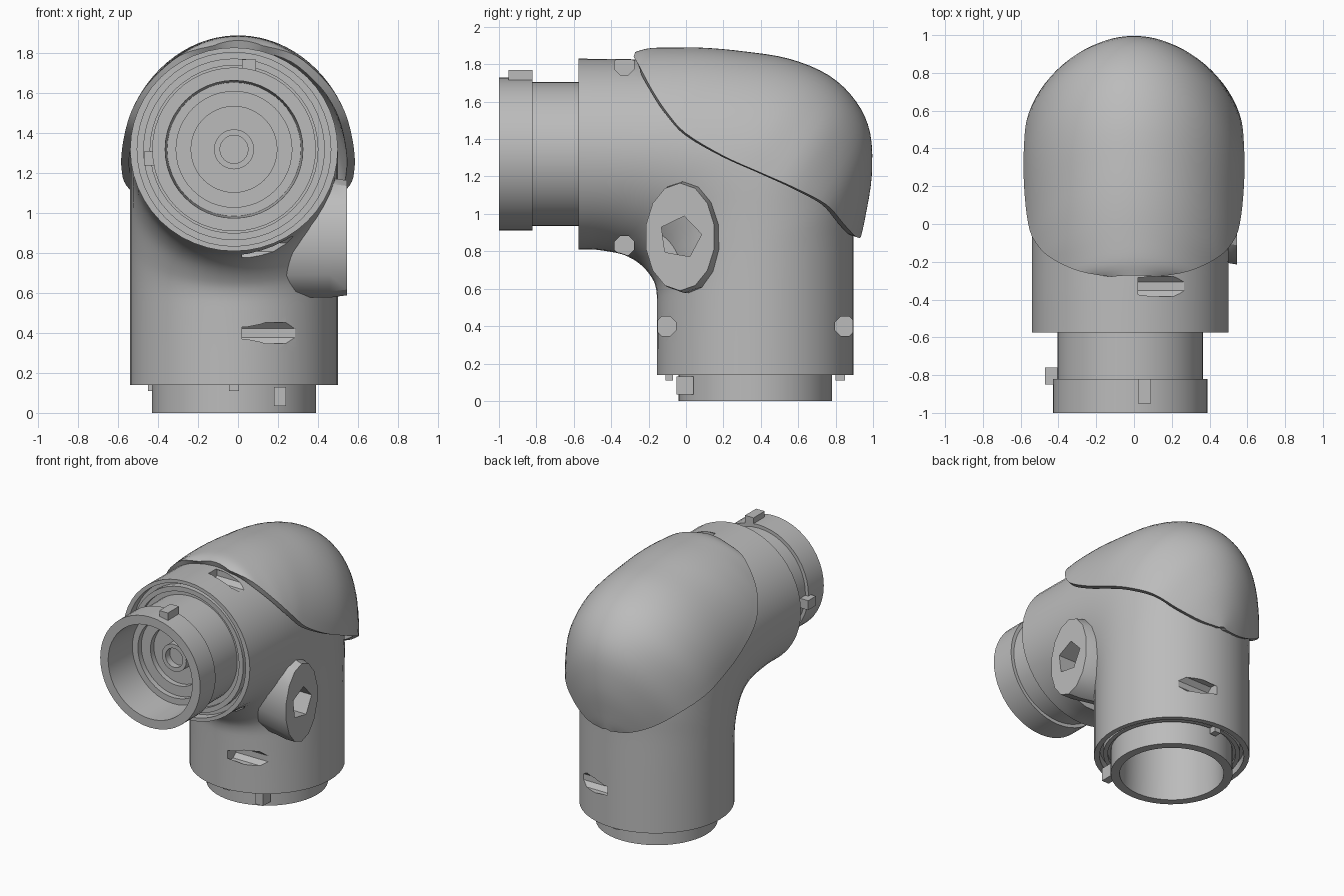
import bpy, bmesh, math
from mathutils import Matrix, Vector

if "Cube" in bpy.data.objects:
    bpy.data.objects.remove(bpy.data.objects["Cube"])

grey = bpy.data.materials.new("mid_grey")
grey.diffuse_color = (0.5, 0.5, 0.5, 1)
grey.use_nodes = True
grey.node_tree.nodes["Principled BSDF"].inputs["Base Color"].default_value = grey.diffuse_color
CX = -0.02


def make(name, bm, matrix=Matrix()):
    bmesh.ops.transform(bm, matrix=matrix, verts=bm.verts)
    me = bpy.data.meshes.new(name)
    bm.to_mesh(me)
    bm.free()
    me.materials.append(grey)
    ob = bpy.data.objects.new(name, me)
    bpy.context.collection.objects.link(ob)
    return ob


def skin(rings, closed):
    """Quad surface through equal-length rows of points."""
    bm = bmesh.new()
    rows = [[bm.verts.new(p) for p in r] for r in rings]
    n = len(rows[0])
    for a, b in zip(rows, rows[1:]):
        for i in range(n if closed else n - 1):
            j = (i + 1) % n
            bm.faces.new((a[i], a[j], b[j], b[i]))
    return bm, rows


def lathe(name, profile, matrix, seg=48):
    """Revolve (radius, height) points about z."""
    rings = [[(r * math.cos(2 * math.pi * i / seg), r * math.sin(2 * math.pi * i / seg), h)
              for i in range(seg)] for r, h in profile]
    bm, _ = skin(rings, True)
    bmesh.ops.remove_doubles(bm, verts=bm.verts, dist=1e-5)
    bmesh.ops.recalc_face_normals(bm, faces=bm.faces)
    return make(name, bm, matrix)


def box(name, lo, hi):
    bm = bmesh.new()
    bmesh.ops.create_cube(bm, size=1)
    lo, hi = Vector(lo), Vector(hi)
    return make(name, bm, Matrix.Translation((lo + hi) / 2) @ Matrix.Diagonal((*(hi - lo), 1)))


def refine(table, steps):
    """Catmull-Rom interpolation of table rows."""
    out = []
    for k in range(len(table) - 1):
        q = [table[min(max(k + d, 0), len(table) - 1)] for d in (-1, 0, 1, 2)]
        for s in range(steps):
            t = s / steps
            out.append([0.5 * (2 * b + (c - a) * t + (2 * a - 5 * b + 4 * c - d) * t * t
                               + (3 * b - a - 3 * c + d) * t ** 3) for a, b, c, d in zip(*q)])
    return out + [list(table[-1])]


def apply(ob, mod):
    bpy.context.view_layer.objects.active = ob
    bpy.ops.object.modifier_apply(modifier=mod.name)


def cut(ob, cutter):
    m = ob.modifiers.new("cut", 'BOOLEAN')
    m.operation, m.solver, m.object = 'DIFFERENCE', 'EXACT', cutter
    apply(ob, m)
    bpy.data.objects.remove(cutter)


UP = Matrix.Translation((CX, 0.37, 0))
FRONT = Matrix.Translation((CX, 0, 1.32)) @ Matrix.Rotation(math.pi / 2, 4, 'X')
SIDE = Matrix.Rotation(math.pi / 2, 4, 'Y')

# Elbow body: inner (y, z) and outer (y, z) points of each section
sections = [(-.155, .14, .895, .14), (-.155, .48, .895, .58), (-.16, .60, .895, .88),
            (-.19, .67, .9, 1.15), (-.25, .735, .85, 1.5), (-.33, .78, .6, 1.73),
            (-.42, .80, .2, 1.81), (-.5, .81, -.2, 1.825), (-.575, .81, -.575, 1.83)]
rings = []
for y0, z0, y1, z1 in refine(sections, 4):
    rings.append([(CX + 0.52 * math.sin(a),
                   (y0 + y1) / 2 + (y1 - y0) / 2 * math.cos(a),
                   (z0 + z1) / 2 + (z1 - z0) / 2 * math.cos(a))
                  for a in (2 * math.pi * i / 48 for i in range(48))])
bm, rows = skin(rings, True)
bm.faces.new(rows[0])
bm.faces.new(rows[-1])
bmesh.ops.recalc_face_normals(bm, faces=bm.faces)
body = make("elbow_body", bm)

# Bores behind both necks
cut(body, lathe("front_bore", [(0, .4), (.36, .4), (.36, .5), (.485, .5), (.485, .65), (0, .65)], FRONT))
cut(body, lathe("bottom_bore", [(0, .6), (.36, .6), (.36, .21), (.485, .21), (.485, .05), (0, .05)], UP))

# Sideways screw holes, each leaving a slot in the wall
for y, z in ((-.107, .4), (.85, .4), (-.33, .83), (-.33, 1.795)):
    cut(body, lathe("screw_hole", [(0, .02), (.057, .02), (.057, .7), (0, .7)],
                    Matrix.Translation((0, y, z)) @ SIDE @ Matrix.Rotation(math.pi / 8, 4, 'Z'), 8))

# Front neck with groove ring, collar and stepped inner floor
front_neck = lathe("front_neck", [
    (.49, .51), (.455, .51), (.455, .56), (.42, .56), (.42, .53), (.385, .53), (.385, .82),
    (.41, .82), (.41, 1), (.345, 1), (.335, .73), (.29, .73), (.29, .69), (.215, .69),
    (.215, .65), (.1, .65), (.1, .72), (.07, .72), (.07, .67), (0, .67)], FRONT)

# Bottom neck with groove ring
bottom_neck = lathe("bottom_neck", [
    (.49, .2), (.46, .2), (.46, .155), (.43, .155), (.43, .175), (.41, .175),
    (.41, 0), (.35, 0), (.34, .5), (0, .5)], UP)

# Rear shell: seam (y, z), seam half-width, crest (y, z)
shell = [(-.28, 1.84, .12, -.272, 1.865), (-.25, 1.79, .29, -.2, 1.885), (-.18, 1.66, .44, -.08, 1.89),
         (-.10, 1.54, .52, .1, 1.888), (0, 1.43, .56, .3, 1.87), (.2, 1.31, .582, .55, 1.83),
         (.4, 1.22, .583, .765, 1.74), (.58, 1.14, .56, .91, 1.6), (.75, 1.05, .465, .985, 1.43),
         (.84, .95, .325, .993, 1.2), (.9, .885, .17, .958, .98), (.93, .87, .03, .936, .88)]
rings = []
for cy, cz, w, py, pz in refine(shell, 4):
    w = min(max(w, .01), .586)
    s = math.sqrt(1 - (w / .59) ** 2)
    a0 = math.asin(s)
    ring = []
    for i in range(33):
        a = a0 + (math.pi - 2 * a0) * i / 32
        f = (math.sin(a) - s) / (1 - s)
        ring.append((.59 * math.cos(a), cy + (py - cy) * f, cz + (pz - cz) * f))
    rings.append(ring)
bm, _ = skin(rings, False)
bm.normal_update()
mid = Vector((0, .3, 1.2))
if sum(f.normal.dot(f.calc_center_median() - mid) for f in bm.faces) < 0:
    bmesh.ops.reverse_faces(bm, faces=bm.faces)
cap = make("rear_shell", bm)
m = cap.modifiers.new("thickness", 'SOLIDIFY')
m.thickness, m.offset = 0.04, -1
apply(cap, m)

# Oval side boss, leaning back toward its base, with five-sided socket
lean = Matrix.Identity(4)
lean[1][0], lean[1][3] = -.25, .25 * .545
boss = lathe("side_boss", [(0, .05), (1.04, .05), (1.04, .46), (1, .545), (0, .545)],
             Matrix.Translation((0, -.032, .877)) @ lean @ Matrix.Diagonal((1, .187, .288, 1)) @ SIDE, 14)
cut(boss, lathe("socket", [(0, .35), (.115, .35), (.115, .7), (0, .7)],
                Matrix.Translation((0, -.03, .875)) @ SIDE @ Matrix.Rotation(.45, 4, 'Z'), 5))

# Locking tabs on the necks
box("collar_top_tab", (.02, -.95, 1.70), (.09, -.82, 1.77))
box("collar_side_tab", (-.47, -.85, 1.24), (-.39, -.76, 1.31))
box("bottom_front_tab", (.18, -.05, .035), (.24, .04, .13))
box("bottom_middle_tab", (-.045, -.11, .11), (.005, -.07, .18))
box("bottom_rear_tab", (-.045, .8, .11), (.005, .85, .18))
box("bottom_left_tab", (-.45, .34, .11), (-.41, .4, .18))

# Smooth shading with sharp edges kept
bpy.ops.object.select_all(action='DESELECT')
for ob in (body, front_neck, bottom_neck, cap, boss):
    ob.select_set(True)
bpy.context.view_layer.objects.active = body
bpy.ops.object.shade_smooth_by_angle(angle=math.radians(32))
